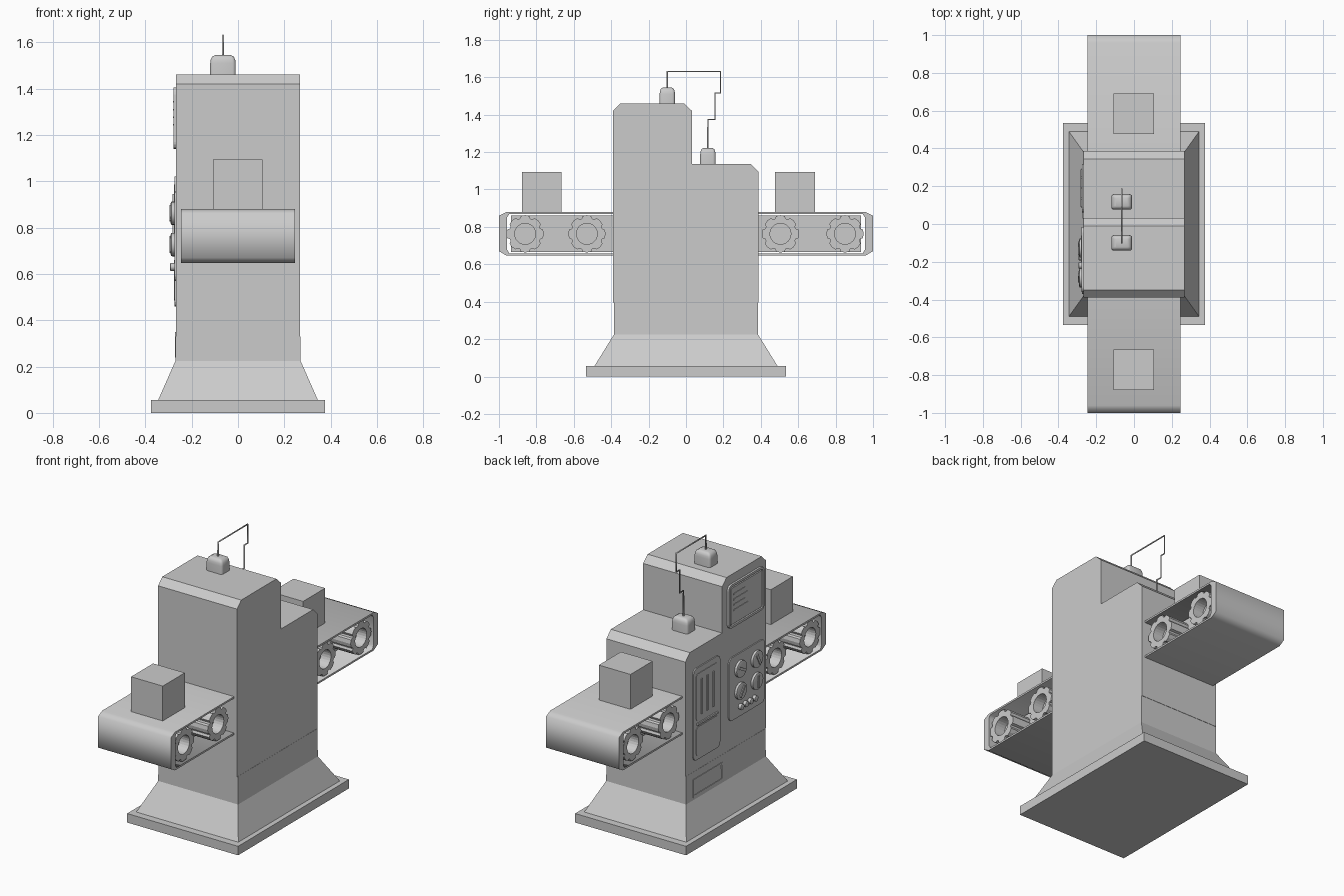
import bpy, bmesh, math
from math import sin, cos, pi, tau

if "Cube" in bpy.data.objects:
    bpy.data.objects.remove(bpy.data.objects["Cube"])


def finish(name, bm, smooth=None):
    bmesh.ops.recalc_face_normals(bm, faces=bm.faces)
    me = bpy.data.meshes.new(name)
    bm.to_mesh(me)
    bm.free()
    ob = bpy.data.objects.new(name, me)
    bpy.context.collection.objects.link(ob)
    if smooth:
        bpy.ops.object.select_all(action='DESELECT')
        ob.select_set(True)
        bpy.context.view_layer.objects.active = ob
        bpy.ops.object.shade_smooth_by_angle(angle=math.radians(smooth))
    return ob


def prism(name, pts, x0, x1, insets=(), smooth=None, both=False):
    """Extrude a (y, z) outline along x; insets are (thickness, depth) steps on the x1 face."""
    bm = bmesh.new()
    a = [bm.verts.new((x0, y, z)) for y, z in pts]
    b = [bm.verts.new((x1, y, z)) for y, z in pts]
    n = len(pts)
    for i in range(n):
        j = (i + 1) % n
        bm.faces.new((a[i], a[j], b[j], b[i]))
    caps = [bm.faces.new(b)]
    back = bm.faces.new(a[::-1])
    if both:
        caps.append(back)
    bmesh.ops.recalc_face_normals(bm, faces=bm.faces)
    for f in caps:
        for t, d in insets:
            bmesh.ops.inset_region(bm, faces=[f], thickness=t, depth=d)
    return finish(name, bm, smooth)


def box(name, x0, x1, y0, y1, z0, z1):
    return prism(name, [(y0, z0), (y1, z0), (y1, z1), (y0, z1)], x0, x1)


def circle(y, z, r, n=24):
    return [(y + r * cos(tau * i / n), z + r * sin(tau * i / n)) for i in range(n)]


def rounded(y0, y1, z0, z1, r, n=4):
    pts = []
    for cy, cz, s in ((y1 - r, z1 - r, 0), (y0 + r, z1 - r, 1), (y0 + r, z0 + r, 2), (y1 - r, z0 + r, 3)):
        for i in range(n + 1):
            a = (s + i / n) * pi / 2
            pts.append((cy + r * cos(a), cz + r * sin(a)))
    return pts


# base slab and flared foot
box("base_slab", -.375, .375, -.535, .535, 0, .055)
bm = bmesh.new()
rings = [[bm.verts.new((sx * hx, sy * hy, z)) for sx, sy in ((-1, -1), (1, -1), (1, 1), (-1, 1))]
         for hx, hy, z in ((.345, .49, .055), (.27, .385, .225), (.268, .385, .395))]
for lo, hi in zip(rings, rings[1:]):
    for i in range(4):
        j = (i + 1) % 4
        bm.faces.new((lo[i], lo[j], hi[j], hi[i]))
bm.faces.new(rings[0])
bm.faces.new(rings[-1])
finish("flared_foot", bm)

# stepped body
prism("body", [(-.39, .395), (.387, .395), (.387, 1.095), (.345, 1.137), (.032, 1.137),
               (.032, 1.42), (-.01, 1.46), (-.35, 1.46), (-.39, 1.42)], -.267, .267)

# conveyor belt: closed loop with open sides
outer = [(-1, .67), (-.96, .647), (.96, .647), (1, .67), (1, .86), (.96, .88), (-.96, .88), (-1, .86)]
inner = [(-.957, .68), (-.945, .658), (.945, .658), (.957, .68), (.957, .85), (.945, .869), (-.945, .869), (-.957, .85)]
bm = bmesh.new()
loops = [[bm.verts.new((x, y, z)) for y, z in p]
         for p, x in ((outer, -.246), (outer, .246), (inner, .246), (inner, -.246))]
for k in range(4):
    p, q = loops[k], loops[(k + 1) % 4]
    for i in range(8):
        j = (i + 1) % 8
        bm.faces.new((p[i], p[j], q[j], q[i]))
finish("conveyor_belt", bm, 65)
box("conveyor_core", -.1, .1, -.935, .935, .665, .862)

# lobed rollers with recessed hubs, and the carried boxes
for n, cy in enumerate((-.86, -.53, .505, .85)):
    pts = []
    for i in range(8):
        for f, r in ((-.3, .098), (0, .1), (.3, .098), (.42, .086), (.58, .086)):
            a = tau * (i + f) / 8
            pts.append((cy + r * cos(a), .763 + r * sin(a)))
    roller = prism(f"roller_{n}", pts, -.236, .236, both=True)
    for side in (-1, 1):
        cut = prism(f"hub_cutter_{n}", circle(cy, .763, .056), side * .17, side * .3)
        cut.hide_render = True
        cut.hide_set(True)
        m = roller.modifiers.new("hub", 'BOOLEAN')
        m.object = cut
        m.solver = 'EXACT'
box("front_box", -.108, .106, -.878, -.665, .88, 1.093)
box("back_box", -.108, .106, .477, .69, .88, 1.093)

# control panels on the left side
groove = ((.014, 0), (.004, -.005), (.004, .004))
prism("screen_panel", rounded(-.36, -.015, 1.14, 1.405, .03), -.262, -.279, groove)
prism("knob_panel", rounded(-.37, -.025, .57, .955, .03), -.262, -.274)
prism("slider_panel", rounded(.06, .318, .46, 1.02, .03), -.262, -.274)
prism("lower_hatch", [(.03, .24), (.318, .24), (.318, .35), (.03, .35)], -.262, -.272, ((.018, 0), (.003, -.006)))
prism("upper_slider_plate", rounded(.085, .293, .70, .985, .015), -.27, -.277)
prism("lower_slider_plate", rounded(.085, .293, .485, .66, .015), -.27, -.277)
box("slider_bar", -.282, -.27, .09, .288, .672, .684)
for i, y in enumerate((.245, .19, .135)):
    box(f"slider_{i}", -.282, -.27, y - .006, y + .006, .73, .945)
for i in range(4):
    box(f"screen_strip_{i}", -.281, -.27, -.2 + .03 * (i % 2), -.06, 1.24 + .033 * i, 1.247 + .033 * i)

# knobs and buttons
for i in range(4):
    y, z = (-.128, -.285)[i % 2], (.862, .727)[i // 2]
    prism(f"knob_{i}", circle(y, z, .05), -.27, -.288, ((.008, .003),), 30)
    a = (.5, 1.1, 2.2, 1.6)[i]
    grip = [(y + u * cos(a) - v * sin(a), z + u * sin(a) + v * cos(a))
            for u, v in ((-.036, -.008), (.036, -.008), (.036, .008), (-.036, .008))]
    prism(f"knob_grip_{i}", grip, -.28, -.296)
    prism(f"button_{i}", circle(-.13 - .045 * i, .63, .017, 16), -.27, -.292, ((.004, .002),), 30)

# rounded terminals on the two roof levels
for name, cy, z0 in (("upper_terminal", -.1, 1.455), ("lower_terminal", .117, 1.132)):
    bm = bmesh.new()
    rings = []
    for s, z in ((1, 0), (1, .055), (.96, .07), (.85, .083), (.6, .09)):
        ring = []
        for y, x in rounded(-.041, .041, -.055, .055, .014, 3):
            ring.append(bm.verts.new((-.065 + x * s, cy + y * s, z0 + z)))
        rings.append(ring)
    for lo, hi in zip(rings, rings[1:]):
        for i in range(len(lo)):
            j = (i + 1) % len(lo)
            bm.faces.new((lo[i], lo[j], hi[j], hi[i]))
    bm.faces.new(rings[0])
    bm.faces.new(rings[-1])
    finish(name, bm, 50)

# bent wire joining the terminals
cu = bpy.data.curves.new("wire", 'CURVE')
cu.dimensions = '3D'
cu.bevel_depth = .005
cu.bevel_resolution = 1
cu.use_fill_caps = True
path = [(-.1, 1.53), (-.1, 1.63), (.185, 1.63), (.185, 1.515), (.155, 1.515), (.155, 1.375), (.117, 1.375), (.117, 1.21)]
sp = cu.splines.new('POLY')
sp.points.add(len(path) - 1)
for p, (y, z) in zip(sp.points, path):
    p.co = (-.065, y, z, 1)
bpy.context.collection.objects.link(bpy.data.objects.new("wire", cu))
